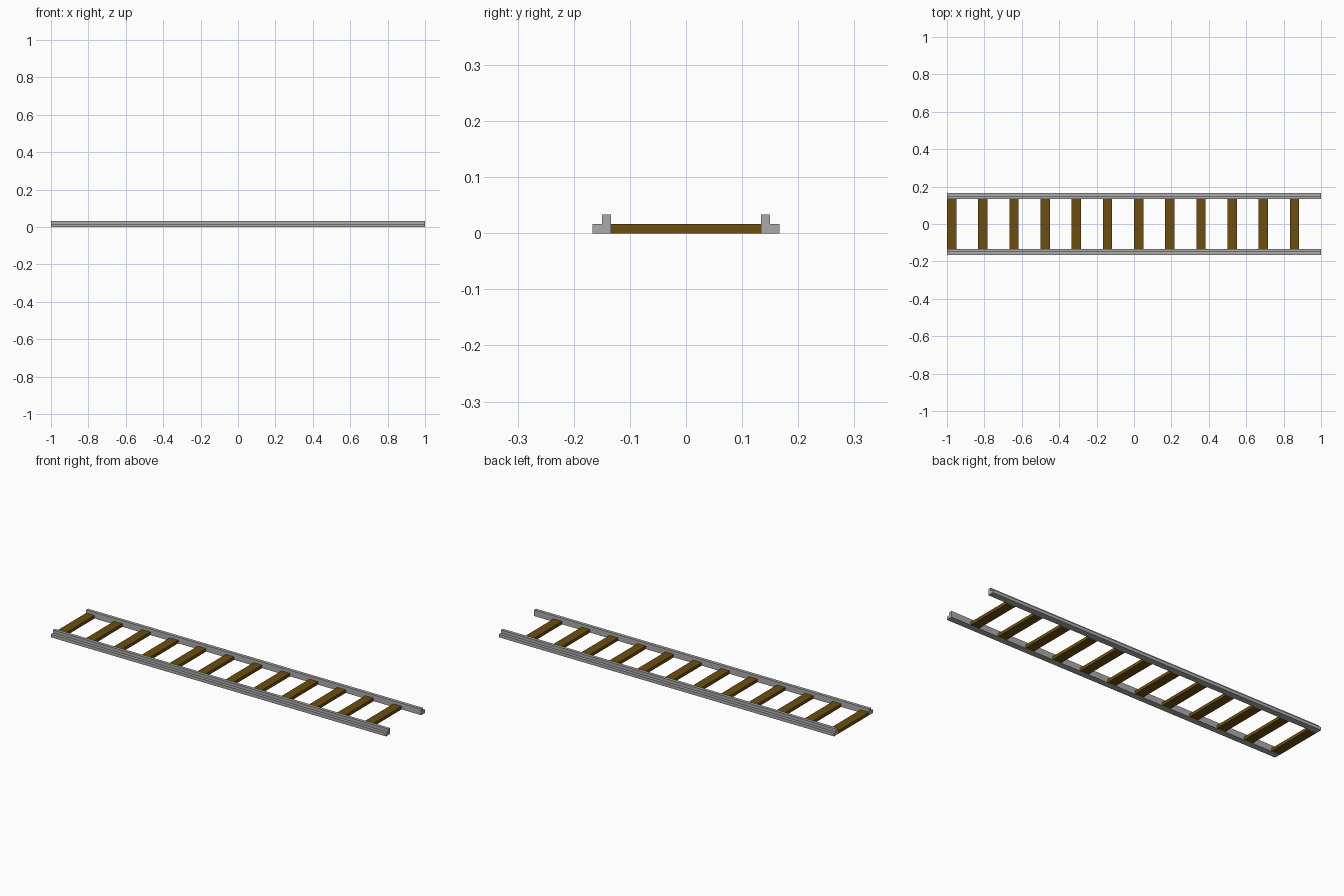
import bpy, bmesh

if "Cube" in bpy.data.objects:
    bpy.data.objects.remove(bpy.data.objects["Cube"])

U = 1 / 60  # base unit


def material(name, rgb):
    m = bpy.data.materials.new(name)
    m.diffuse_color = (*rgb, 1)
    m.use_nodes = True
    m.node_tree.nodes["Principled BSDF"].inputs["Base Color"].default_value = m.diffuse_color
    return m


steel = material("grey steel", (0.41, 0.41, 0.41))
wood = material("brown wood", (0.15, 0.075, 0.004))


def extrude_x(name, profile, x0, x1, mat):
    """Extrude a closed (y, z) profile along x."""
    bm = bmesh.new()
    face = bm.faces.new([bm.verts.new((x0, y, z)) for y, z in profile])
    ext = bmesh.ops.extrude_face_region(bm, geom=[face], use_keep_orig=True)
    verts = [g for g in ext["geom"] if isinstance(g, bmesh.types.BMVert)]
    bmesh.ops.translate(bm, verts=verts, vec=(x1 - x0, 0, 0))
    bmesh.ops.recalc_face_normals(bm, faces=bm.faces)
    mesh = bpy.data.meshes.new(name)
    bm.to_mesh(mesh)
    bm.free()
    mesh.materials.append(mat)
    ob = bpy.data.objects.new(name, mesh)
    bpy.context.collection.objects.link(ob)
    return ob


# Rails: upright web on the inside, low foot on the outside
rail = [(8, 0), (10, 0), (10, 1), (9, 1), (9, 2), (8, 2)]
for name, side in (("front_rail", -1), ("back_rail", 1)):
    extrude_x(name, [(side * y * U, z * U) for y, z in rail], -1, 1, steel)

# Wooden ties between the rails, the first flush with the left end
tie = [(-8 * U, 0), (8 * U, 0), (8 * U, U), (-8 * U, U)]
for i in range(12):
    x = -1 + i * 10 * U
    extrude_x(f"tie_{i + 1}", tie, x, x + 3 * U, wood)
